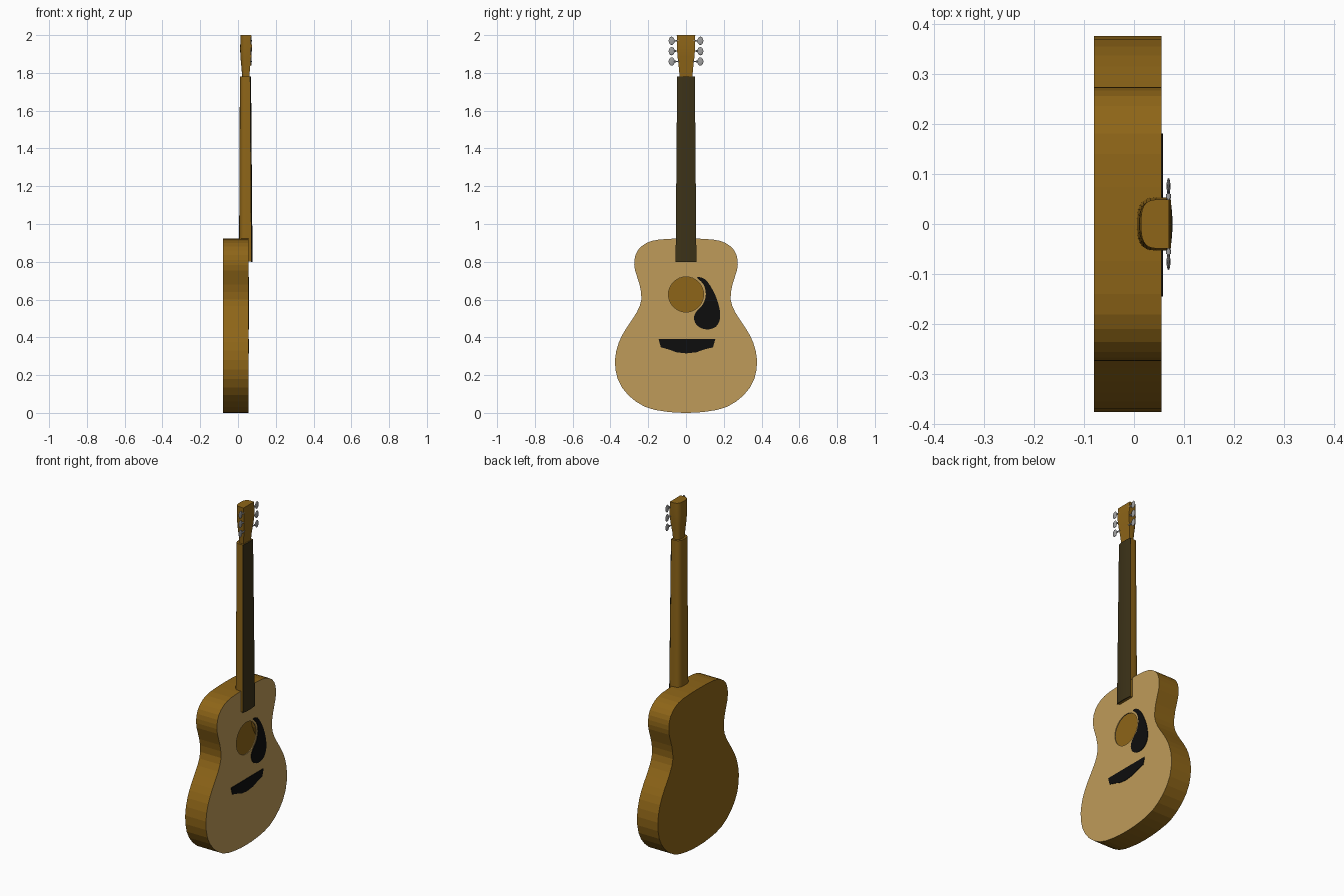
import bpy, bmesh
from math import sin, cos, pi
from mathutils import Vector, Matrix

if "Cube" in bpy.data.objects:
    bpy.data.objects.remove(bpy.data.objects["Cube"])


def material(name, r, g, b):
    m = bpy.data.materials.new(name)
    m.diffuse_color = (r, g, b, 1)
    m.use_nodes = True
    m.node_tree.nodes["Principled BSDF"].inputs["Base Color"].default_value = m.diffuse_color
    return m


WOOD = material("brown_wood", 0.27, 0.13, 0.009)
SPRUCE = material("pale_wood", 0.52, 0.33, 0.10)
EBONY = material("dark_wood", 0.045, 0.032, 0.009)
BLACK = material("black", 0.004, 0.004, 0.004)
METAL = material("metal", 0.35, 0.35, 0.35)


def finish(name, bm, mat, smooth=None, normals=True):
    if normals:
        bmesh.ops.recalc_face_normals(bm, faces=bm.faces)
    me = bpy.data.meshes.new(name)
    bm.to_mesh(me)
    bm.free()
    me.materials.append(mat)
    ob = bpy.data.objects.new(name, me)
    bpy.context.collection.objects.link(ob)
    if smooth:
        bpy.ops.object.select_all(action='DESELECT')
        ob.select_set(True)
        bpy.context.view_layer.objects.active = ob
        bpy.ops.object.shade_smooth_by_angle(angle=smooth)
    return ob


def loft(name, sections, mat, caps=(True, True), smooth=None):
    """Join equal-length closed sections with quads."""
    bm = bmesh.new()
    rings = [[bm.verts.new(p) for p in s] for s in sections]
    for a, b in zip(rings, rings[1:]):
        n = len(a)
        for i in range(n):
            bm.faces.new((a[i], a[(i + 1) % n], b[(i + 1) % n], b[i]))
    for ring, cap in zip((rings[0], rings[-1]), caps):
        if cap:
            bm.faces.new(ring)
    return finish(name, bm, mat, smooth)


def curve(pts, steps):
    """Closed smooth curve through 2D points."""
    p = [Vector(q) for q in pts]
    out = []
    for i in range(len(p)):
        a, b, c, d = (p[(i + k) % len(p)] for k in (-1, 0, 1, 2))
        for s in range(steps):
            t = s / steps
            out.append(0.5 * (2 * b + (c - a) * t + (2 * a - 5 * b + 4 * c - d) * t * t
                              + (3 * b - a - 3 * c + d) * t ** 3))
    return out


def at_x(x, pts):
    return [(x, p[0], p[1]) for p in pts]


# body: outline of one half mirrored, then back and sides
BACK, FRONT = -0.08, 0.055
half = [(0.11, 0.007), (0.217, 0.032), (0.307, 0.095), (0.362, 0.18), (0.376, 0.28),
        (0.355, 0.375), (0.315, 0.45), (0.262, 0.53), (0.236, 0.60), (0.246, 0.68),
        (0.27, 0.755), (0.273, 0.81), (0.256, 0.86), (0.21, 0.899), (0.14, 0.918)]
outline = curve([(0, 0)] + half + [(0, 0.923)] + [(-y, z) for y, z in reversed(half)], 2)
loft("body_back_and_sides", [at_x(BACK, outline), at_x(FRONT, outline)], WOOD, (True, False))

# soundboard with a round hole
hole = [(0.093 * cos(2 * pi * i / 32), 0.627 + 0.093 * sin(2 * pi * i / 32)) for i in range(32)]
bm = bmesh.new()
edges = []
for loop in (outline, hole):
    vs = [bm.verts.new(p) for p in at_x(FRONT, loop)]
    edges += [bm.edges.new((vs[i - 1], vs[i])) for i in range(len(vs))]
bmesh.ops.triangle_fill(bm, use_beauty=True, edges=edges, normal=(1, 0, 0))
for f in bm.faces:
    f.normal_update()
    if f.normal.x < 0:
        f.normal_flip()
finish("soundboard", bm, SPRUCE, normals=False)
loft("soundhole_rim", [at_x(FRONT, hole), at_x(FRONT - 0.006, hole)], SPRUCE, (False, False))

# pickguard and bridge plates on the soundboard
guard = curve([(0.058, 0.717), (0.10, 0.708), (0.142, 0.65), (0.172, 0.575), (0.181, 0.505),
               (0.158, 0.456), (0.106, 0.442), (0.058, 0.463), (0.042, 0.505), (0.058, 0.54),
               (0.09, 0.575), (0.105, 0.627), (0.093, 0.68)], 3)
bridge = [(-0.145, 0.39), (-0.133, 0.347), (-0.095, 0.337), (-0.05, 0.321), (0, 0.315),
          (0.055, 0.321), (0.1, 0.337), (0.143, 0.347), (0.155, 0.39)]
for name, shape in (("pickguard", guard), ("bridge", bridge)):
    loft(name, [at_x(FRONT - 0.001, shape), at_x(FRONT + 0.003, shape)], BLACK)


def u_section(z, w, front, back, n=14):
    """Flat-fronted section with a rounded back."""
    mid = front - (front - back) * 0.4
    pts = [(front, w, z)]
    for i in range(n + 1):
        a = pi * i / n
        c = cos(a)
        y = w * abs(c) ** 0.65 * (1 if c > 0 else -1)
        pts.append((mid - (mid - back) * max(sin(a), 0) ** 0.75, y, z))
    return pts + [(front, -w, z)]


def board_section(z, w, back, edge, crown):
    """Fingerboard section with a slightly arched front."""
    arc = [(edge + crown * (1 - (k / 4) ** 2), w * k / 4, z) for k in range(-4, 5)]
    return [(back, w, z), (back, -w, z)] + arc


# neck, its heel over the soundboard, and the fingerboard
loft("neck", [u_section(0.91, 0.053, 0.070, 0.006), u_section(1.78, 0.046, 0.063, 0.010)],
     WOOD, smooth=0.6)
loft("neck_extension", [[(x, y, z) for x, y in ((0.05, -w), (0.05, w), (0.07, w), (0.07, -w))]
                        for z, w in ((0.802, 0.053), (0.912, 0.052))], WOOD)
loft("fingerboard", [board_section(0.80, 0.055, 0.069, 0.072, 0.005),
                     board_section(1.78, 0.047, 0.062, 0.065, 0.004)], EBONY, smooth=0.5)

# headstock
loft("headstock", [u_section(1.775, 0.034, 0.060, 0.022), u_section(1.82, 0.037, 0.063, 0.019),
                   u_section(1.88, 0.044, 0.070, 0.013), u_section(1.93, 0.048, 0.074, 0.011),
                   u_section(2.00, 0.049, 0.070, 0.014)], WOOD, smooth=0.5)


# tuners: shaft, collar and oval button on each side
def cylinder(bm, r, y0, y1, x, z):
    m = Matrix.Translation((x, (y0 + y1) / 2, z)) @ Matrix.Rotation(pi / 2, 4, 'X')
    bmesh.ops.create_cone(bm, cap_ends=True, segments=10, radius1=r, radius2=r,
                          depth=abs(y1 - y0), matrix=m)


for side, label in ((1, "right"), (-1, "left")):
    for i, z in enumerate((1.86, 1.915, 1.97)):
        bm = bmesh.new()
        cylinder(bm, 0.003, side * 0.036, side * 0.07, 0.069, z)
        cylinder(bm, 0.005, side * 0.052, side * 0.060, 0.069, z)
        bmesh.ops.create_uvsphere(bm, u_segments=14, v_segments=8, radius=1,
                                  matrix=Matrix.Translation((0.069, side * 0.076, z))
                                  @ Matrix.Diagonal((0.004, 0.016, 0.022, 1)))
        finish(f"tuner_{label}_{i + 1}", bm, METAL, smooth=0.7)
